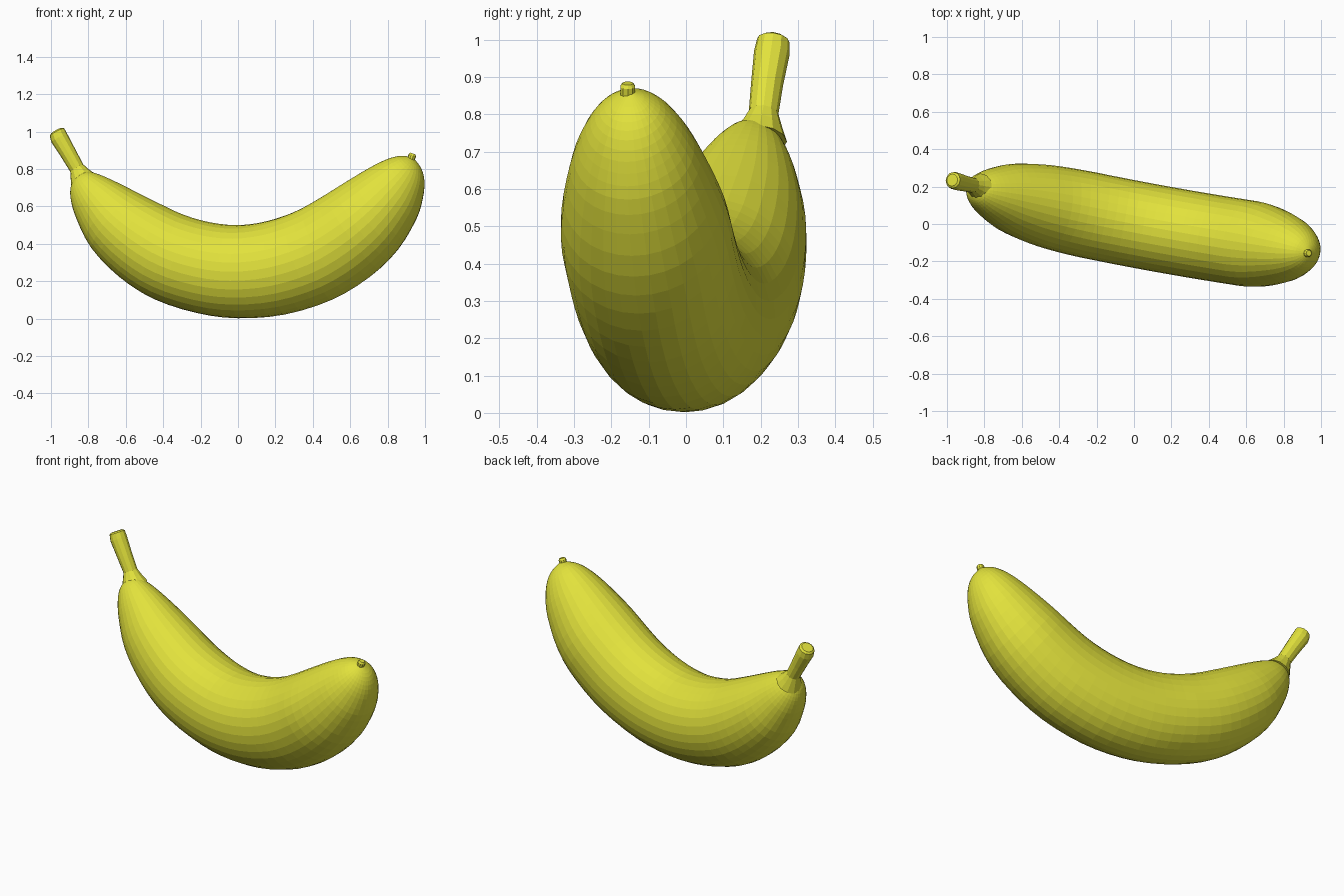
import bpy, bmesh, math
from mathutils import Vector

if "Cube" in bpy.data.objects:
    bpy.data.objects.remove(bpy.data.objects["Cube"])

yellow = bpy.data.materials.new("banana yellow")
yellow.diffuse_color = (0.76, 0.76, 0.045, 1)
yellow.use_nodes = True
yellow.node_tree.nodes["Principled BSDF"].inputs["Base Color"].default_value = yellow.diffuse_color


def loft(name, rings):
    """Skin a list of vertex rings and close both ends."""
    bm = bmesh.new()
    loops = [[bm.verts.new(p) for p in ring] for ring in rings]
    n = len(loops[0])
    for a, b in zip(loops, loops[1:]):
        for i in range(n):
            j = (i + 1) % n
            bm.faces.new((a[i], a[j], b[j], b[i]))
    bm.faces.new(loops[0])
    bm.faces.new(loops[-1])
    bmesh.ops.recalc_face_normals(bm, faces=bm.faces)
    mesh = bpy.data.meshes.new(name)
    bm.to_mesh(mesh)
    bm.free()
    mesh.materials.append(yellow)
    ob = bpy.data.objects.new(name, mesh)
    bpy.context.collection.objects.link(ob)
    return ob


def tube(name, stations, sides):
    """Round tube along one axis; each station is (centre, radius)."""
    axis = (Vector(stations[-1][0]) - Vector(stations[0][0])).normalized()
    u = axis.cross(Vector((0, 1, 0))).normalized()
    v = axis.cross(u)
    return loft(name, [[Vector(c) + r * (math.cos(t) * u + math.sin(t) * v)
                        for t in (math.tau * i / sides for i in range(sides))]
                       for c, r in stations])


def catmull(p0, p1, p2, p3, t):
    return 0.5 * (2 * p1 + (p2 - p0) * t + (2 * p0 - 5 * p1 + 4 * p2 - p3) * t * t
                  + (3 * p1 - p0 - 3 * p2 + p3) * t ** 3)


# body profile: outer (x, z) and inner (x, z) points of each cross-section
profile = [
    (-0.855, 0.765, -0.845, 0.772), (-0.882, 0.735, -0.825, 0.783),
    (-0.895, 0.69, -0.79, 0.785), (-0.89, 0.625, -0.735, 0.768),
    (-0.86, 0.53, -0.66, 0.735), (-0.78, 0.375, -0.55, 0.68),
    (-0.63, 0.22, -0.42, 0.615), (-0.45, 0.105, -0.29, 0.555),
    (-0.22, 0.03, -0.15, 0.515), (0.0, 0.002, 0.0, 0.5),
    (0.25, 0.022, 0.15, 0.52), (0.5, 0.10, 0.30, 0.57),
    (0.7, 0.22, 0.43, 0.64), (0.85, 0.365, 0.57, 0.727),
    (0.95, 0.53, 0.70, 0.805), (0.985, 0.64, 0.79, 0.85),
    (0.995, 0.73, 0.85, 0.868), (0.98, 0.80, 0.89, 0.869),
    (0.942, 0.855, 0.925, 0.865)]

SIDES, STEPS = 32, 3
lateral = Vector((0.187, 0.982, 0))


def place(x, z):
    """Put a profile point on the slightly turned plane of the fruit."""
    return Vector((x, -0.19 * x + 0.03 * x * x, z))


pts = [Vector(p) for p in profile]
pts = [2 * pts[0] - pts[1]] + pts + [2 * pts[-1] - pts[-2]]
sections = [catmull(*pts[i:i + 4], s / STEPS)
            for i in range(len(pts) - 3) for s in range(STEPS)] + [pts[-2]]
rings = []
for s in sections:
    outer, inner = place(s[0], s[1]), place(s[2], s[3])
    mid, half = (outer + inner) / 2, (inner - outer) / 2
    w = min(0.95 * half.length, 0.231)
    rings.append([mid + math.cos(t) * half + math.sin(t) * w * lateral
                  for t in (math.tau * i / SIDES for i in range(SIDES))])
loft("banana_body", rings)

# stem with a flared foot and a chamfered cut end
tube("stem", [((-0.825, 0.196, 0.735), 0.075), ((-0.846, 0.203, 0.772), 0.055),
              ((-0.862, 0.208, 0.805), 0.04), ((-0.905, 0.217, 0.88), 0.043),
              ((-0.955, 0.230, 0.965), 0.048), ((-0.968, 0.234, 0.997), 0.044),
              ((-0.972, 0.235, 1.004), 0.033)], 12)

# small blossom nub on the other end
tube("blossom_nub", [((0.922, -0.156, 0.845), 0.021), ((0.932, -0.156, 0.874), 0.021),
                     ((0.935, -0.156, 0.883), 0.015)], 10)
